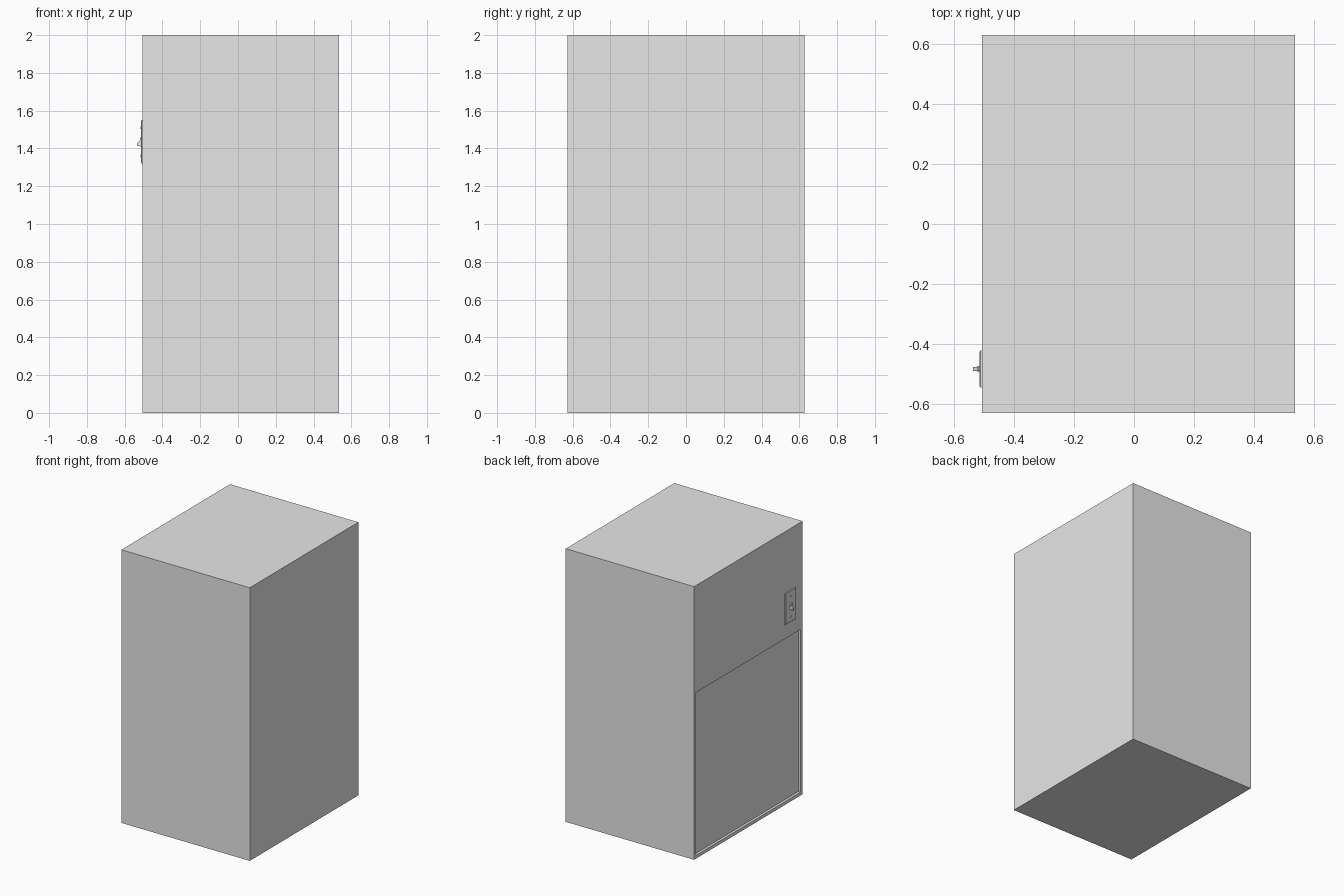
import bpy
import bmesh
import math
from mathutils import Vector, Matrix

cube = bpy.data.objects.get("Cube")
if cube:
    bpy.data.objects.remove(cube, do_unlink=True)

grey = bpy.data.materials.new("light_grey")
grey.use_nodes = True
grey.diffuse_color = (0.8, 0.8, 0.8, 1)
grey.node_tree.nodes["Principled BSDF"].inputs["Base Color"].default_value = grey.diffuse_color

WALL_X = -0.505
SWITCH_Y, SWITCH_Z = -0.482, 1.435


def finish(name, bm):
    bmesh.ops.recalc_face_normals(bm, faces=bm.faces[:])
    mesh = bpy.data.meshes.new(name)
    bm.to_mesh(mesh)
    bm.free()
    mesh.materials.append(grey)
    obj = bpy.data.objects.new(name, mesh)
    bpy.context.collection.objects.link(obj)
    return obj


def box(bm, low, high):
    low, high = Vector(low), Vector(high)
    size = Matrix.Diagonal((high - low).to_4d())
    size[3][3] = 1
    return bmesh.ops.create_cube(bm, size=1, matrix=Matrix.Translation((low + high) / 2) @ size)["verts"]


def tapered_block(name, x_in, x_out, half_y, half_z, z, scale_y, scale_z, drop=0):
    """Block growing out of the wall, its outer end scaled and lowered."""
    bm = bmesh.new()
    verts = box(bm, (x_out, SWITCH_Y - half_y, z - half_z), (x_in, SWITCH_Y + half_y, z + half_z))
    for v in verts:
        if v.co.x < (x_in + x_out) / 2:
            v.co.y = SWITCH_Y + (v.co.y - SWITCH_Y) * scale_y
            v.co.z = z + (v.co.z - z) * scale_z - drop
    return finish(name, bm)


# Cabinet body with a shallow recessed panel on its right side
bm = bmesh.new()
box(bm, (WALL_X, -0.628, 0), (0.535, 0.628, 2))
bm.normal_update()
side = next(f for f in bm.faces if f.normal.x < -0.9)
bmesh.ops.inset_region(bm, faces=[side], thickness=0.034)
for v in side.verts:
    if v.co.z > 1:
        v.co.z = 1.216
panel = bmesh.ops.extrude_discrete_faces(bm, faces=[side])["faces"][0]
bmesh.ops.translate(bm, verts=panel.verts[:], vec=(0.018, 0, 0))
finish("cabinet_body", bm)

# Switch plate with sloped edges
tapered_block("switch_plate_base", WALL_X, WALL_X - 0.005, 0.061, 0.115, SWITCH_Z, 1, 1)
tapered_block("switch_plate_face", WALL_X - 0.005, WALL_X - 0.009, 0.061, 0.115, SWITCH_Z, 0.93, 0.965)

# Toggle collar and downward pointing lever
tapered_block("toggle_collar", WALL_X - 0.008, WALL_X - 0.015, 0.011, 0.026, SWITCH_Z, 0.85, 0.85)
tapered_block("toggle_lever", WALL_X - 0.012, WALL_X - 0.03, 0.008, 0.013, SWITCH_Z - 0.005, 0.75, 0.65, 0.01)

# Plate screws above and below the toggle
for name, side_z in (("upper_screw", 1), ("lower_screw", -1)):
    bm = bmesh.new()
    place = Matrix.Translation((WALL_X - 0.0095, SWITCH_Y, SWITCH_Z + side_z * 0.075))
    bmesh.ops.create_cone(bm, cap_ends=True, segments=16, radius1=0.008, radius2=0.006,
                          depth=0.005, matrix=place @ Matrix.Rotation(-math.pi / 2, 4, "Y"))
    finish(name, bm)
